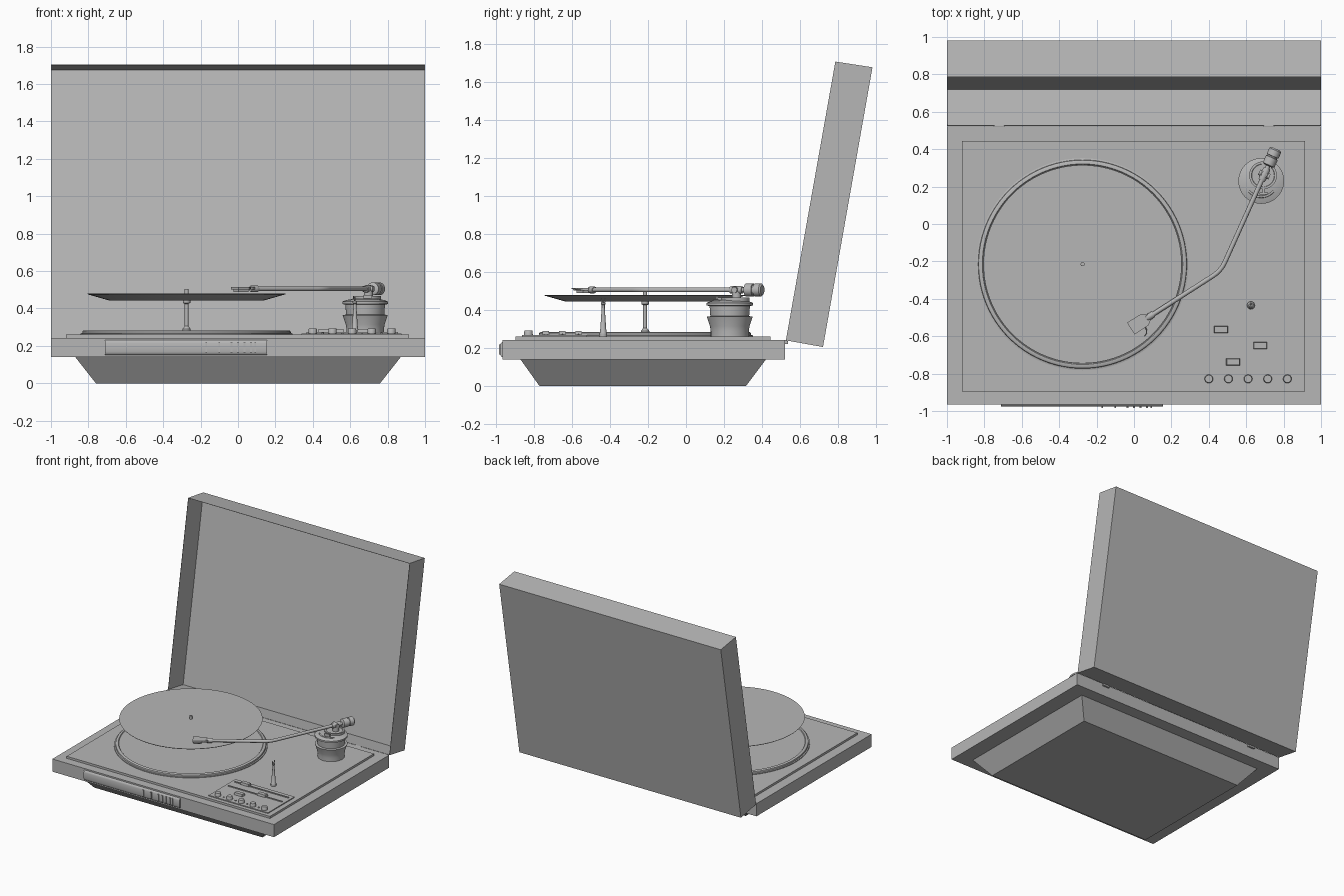
import bpy, bmesh, math
from mathutils import Vector

if "Cube" in bpy.data.objects:
    bpy.data.objects.remove(bpy.data.objects["Cube"])


def make(name, verts, faces, smooth=None):
    me = bpy.data.meshes.new(name)
    me.from_pydata(verts, [], faces)
    bm = bmesh.new()
    bm.from_mesh(me)
    bmesh.ops.recalc_face_normals(bm, faces=bm.faces)
    bm.to_mesh(me)
    bm.free()
    ob = bpy.data.objects.new(name, me)
    bpy.context.collection.objects.link(ob)
    if smooth:
        bpy.ops.object.select_all(action='DESELECT')
        ob.select_set(True)
        bpy.context.view_layer.objects.active = ob
        bpy.ops.object.shade_smooth_by_angle(angle=math.radians(smooth))
    return ob


QUADS = [(0, 3, 2, 1), (4, 5, 6, 7), (0, 1, 5, 4), (1, 2, 6, 5), (2, 3, 7, 6), (3, 0, 4, 7)]


def frustum(name, low, high, z0, z1):
    """low/high are (x0, x1, y0, y1) rectangles."""
    v = []
    for (x0, x1, y0, y1), z in ((low, z0), (high, z1)):
        v += [(x0, y0, z), (x1, y0, z), (x1, y1, z), (x0, y1, z)]
    return make(name, v, QUADS)


def box(name, x0, x1, y0, y1, z0, z1, bevel=0):
    ob = frustum(name, (x0, x1, y0, y1), (x0, x1, y0, y1), z0, z1)
    if bevel:
        m = ob.modifiers.new("bevel", 'BEVEL')
        m.width, m.segments = bevel, 2
    return ob


def lathe(name, profile, origin, axis=(0, 0, 1), n=48):
    """Revolve (radius, height) pairs about an axis through origin."""
    q = Vector((0, 0, 1)).rotation_difference(Vector(axis).normalized())
    v, f = [], []
    for r, h in profile:
        for i in range(n):
            a = 2 * math.pi * i / n
            v.append(q @ Vector((r * math.cos(a), r * math.sin(a), h)) + Vector(origin))
    for k in range(len(profile) - 1):
        for i in range(n):
            j = (i + 1) % n
            f.append((k * n + i, k * n + j, (k + 1) * n + j, (k + 1) * n + i))
    f.append(tuple(range(n)))
    f.append(tuple(range((len(profile) - 1) * n, len(profile) * n)))
    return make(name, v, f, 35)


def tube(name, pts, r):
    cu = bpy.data.curves.new(name, 'CURVE')
    cu.dimensions = '3D'
    cu.bevel_depth, cu.bevel_resolution, cu.use_fill_caps = r, 3, True
    sp = cu.splines.new('POLY')
    sp.points.add(len(pts) - 1)
    for p, c in zip(sp.points, pts):
        p.co = (*c, 1)
    sp.use_smooth = True
    ob = bpy.data.objects.new(name, cu)
    bpy.context.collection.objects.link(ob)
    return ob


# Base, plinth and top plate
frustum("tapered_base", (-0.76, 0.76, -0.77, 0.315), (-0.87, 0.87, -0.87, 0.42), 0, 0.14)
box("plinth", -1, 1, -0.965, 0.52, 0.14, 0.243)
box("top_plate", -0.92, 0.915, -0.895, 0.445, 0.243, 0.26)

# Open dust cover, hollow towards the front
side = [(0.525, 0.24), (0.72, 0.205), (0.98, 1.675), (0.785, 1.705)]
lid = make("dust_cover", [(x, y, z) for x in (-1, 1) for y, z in side],
           [(0, 3, 2, 1), (4, 5, 6, 7), (0, 1, 5, 4), (1, 2, 6, 5), (2, 3, 7, 6)])
bm = bmesh.new()
bm.from_mesh(lid.data)
bm.faces.ensure_lookup_table()
if bm.faces[0].normal.x > 0:
    bmesh.ops.reverse_faces(bm, faces=bm.faces)
bm.to_mesh(lid.data)
bm.free()
sol = lid.modifiers.new("wall", 'SOLIDIFY')
sol.thickness, sol.offset = 0.003, -1

# Hinges
for s in (-1, 1):
    box("hinge_leaf", s * 0.72 - 0.03, s * 0.72 + 0.03, 0.515, 0.535, 0.222, 0.236)
    lathe("hinge_pin", [(0.006, -0.025), (0.006, 0.025)], (s * 0.72, 0.525, 0.236), (1, 0, 0), 12)

# Platter, raised record and spindle
C = (-0.275, -0.215, 0)
lathe("platter", [(0.567, 0.258), (0.567, 0.266), (0.558, 0.268), (0.556, 0.279), (0.55, 0.283),
                  (0.536, 0.283), (0.532, 0.278), (0.01, 0.278)], C, n=96)
lathe("record", [(0.012, 0.443), (0.415, 0.443), (0.527, 0.475), (0.53, 0.479), (0.012, 0.479)], C, n=96)
lathe("spindle", [(0.022, 0.276), (0.022, 0.29), (0.014, 0.3), (0.01, 0.305), (0.01, 0.425),
                  (0.02, 0.43), (0.02, 0.445), (0.011, 0.446), (0.011, 0.505)], C, n=24)

# Tonearm pedestal, bearing ring and lift lever
lathe("arm_pedestal", [(0.1, 0.258), (0.1, 0.29), (0.104, 0.315), (0.121, 0.365), (0.102, 0.367),
                       (0.106, 0.42), (0.122, 0.424), (0.122, 0.437), (0.1, 0.445),
                       (0.06, 0.452), (0.03, 0.454)], (0.68, 0.23, 0))
lathe("bearing_disc", [(0.074, 0.445), (0.074, 0.466), (0.062, 0.466), (0.06, 0.46), (0.02, 0.46)],
      (0.69, 0.26, 0))
lathe("bearing_post", [(0.024, 0.455), (0.024, 0.515), (0.016, 0.522)], (0.697, 0.265, 0), n=24)
box("lift_lever", 0.688, 0.698, 0.165, 0.2, 0.445, 0.466)
box("lift_crossbar", 0.67, 0.716, 0.157, 0.168, 0.445, 0.472)
tube("lift_rest", [(0.68 + 0.085 * math.cos(a), 0.23 + 0.085 * math.sin(a), 0.448)
                   for a in [math.radians(-140 + 10 * i) for i in range(11)]], 0.006)

# Tonearm tube, counterweight and headshell
Z = 0.505
pivot, bend, head = Vector((0.697, 0.265, Z)), Vector((0.465, -0.25, Z)), Vector((0.08, -0.497, Z))
d1, d2 = (pivot - bend).normalized(), (head - bend).normalized()
arc = [bend + d1 * 0.05 * (1 - t) ** 2 + d2 * 0.05 * t ** 2 for t in (0, 0.25, 0.5, 0.75, 1)]
tube("arm_tube", [pivot + d1 * 0.07, pivot] + arc + [head], 0.0125)
lathe("bearing_yoke", [(0.016, -0.03), (0.016, 0.03)], pivot, (d1.y, -d1.x, 0), 20)
lathe("arm_collar", [(0.018, -0.035), (0.02, -0.025), (0.02, 0.025), (0.018, 0.035)], pivot, d1, 24)
lathe("counterweight", [(0.022, 0.05), (0.034, 0.056), (0.034, 0.098), (0.028, 0.1), (0.028, 0.106),
                        (0.034, 0.108), (0.034, 0.142), (0.026, 0.15)], pivot, d1, 32)
lathe("headshell_collar", [(0.016, -0.03), (0.018, -0.025), (0.018, 0.01), (0.015, 0.015)], head, d2, 20)
n2 = Vector((-d2.y, d2.x, 0))


def prism(name, low, high, smooth=None):
    """Solid between two matching outlines."""
    k = len(low)
    f = [tuple(range(k)), tuple(range(k, 2 * k))]
    f += [(i, (i + 1) % k, (i + 1) % k + k, i + k) for i in range(k)]
    return make(name, low + high, f, smooth)


def plate(name, outline, z0, z1):
    pts = [head + d2 * a + n2 * b for a, b in outline]
    return prism(name, [(p.x, p.y, z0) for p in pts], [(p.x, p.y, z1) for p in pts])


plate("headshell", [(0, -0.018), (0.025, -0.036), (0.115, -0.038), (0.115, 0.038),
                    (0.025, 0.036), (0, 0.018)], 0.502, 0.516)
plate("cartridge", [(0.045, -0.024), (0.108, -0.024), (0.108, 0.024), (0.045, 0.024)], 0.489, 0.502)
lathe("stylus", [(0.005, -0.012), (0.001, 0)], head + d2 * 0.1 + Vector((0, 0, -0.012)), (0, 0, -1), 8)
tube("finger_lift", [head + d2 * a + n2 * b + Vector((0, 0, z)) for a, b, z in
                     ((0.045, 0.03, 0), (0.048, 0.05, 0), (0.058, 0.066, 0.004), (0.075, 0.074, 0.008))], 0.003)

# Arm rest post with a small cradle
P = (0.625, -0.435, 0)
lathe("arm_rest_post", [(0.021, 0.258), (0.021, 0.275), (0.017, 0.28), (0.008, 0.41), (0.008, 0.425),
                        (0.012, 0.43), (0.012, 0.44)], P, n=24)
tube("arm_rest_cradle", [(P[0], P[1] + 0.012 * math.cos(a), 0.455 + 0.014 * math.sin(a))
                         for a in [math.radians(160 + 20 * i) for i in range(12)]], 0.004)

# Control panel with sliders and rotary knobs
box("control_panel", 0.34, 0.875, -0.863, -0.52, 0.256, 0.267)
for y in (-0.565, -0.65):
    box("slider_track", 0.365, 0.855, y - 0.003, y + 0.003, 0.262, 0.275)
for x, y in ((0.465, -0.565), (0.675, -0.65), (0.53, -0.737)):
    box("slider_stem", x - 0.02, x + 0.02, y - 0.008, y + 0.008, 0.262, 0.275)
    frustum("slider_knob", (x - 0.037, x + 0.037, y - 0.019, y + 0.019),
            (x - 0.034, x + 0.034, y - 0.016, y + 0.016), 0.272, 0.29)
for i in range(5):
    x = 0.4 + 0.105 * i
    lathe("rotary_knob", [(0.023, 0.262), (0.022, 0.29), (0.02, 0.293)], (x, -0.828, 0), n=24)
    if i < 4:
        lathe("indicator_dot", [(0.006, 0.262), (0.006, 0.272)], (x + 0.0525, -0.828, 0), n=12)

# Rounded front strip and push buttons
curve = [(-0.955, 0.15), (-0.967, 0.152), (-0.973, 0.158), (-0.976, 0.168),
         (-0.976, 0.215), (-0.973, 0.225), (-0.967, 0.231), (-0.955, 0.233)]
prism("front_strip", [(-0.71, y, z) for y, z in curve], [(0.155, y, z) for y, z in curve], 50)
for x in (-0.17, -0.1, -0.035, 0.0, 0.035, 0.07, 0.092):
    box("front_button", x - 0.005, x + 0.005, -0.983, -0.97, 0.165, 0.218)

# Mid grey finish for every part
grey = bpy.data.materials.new("mid_grey")
grey.diffuse_color = (0.47, 0.47, 0.47, 1)
grey.use_nodes = True
grey.node_tree.nodes["Principled BSDF"].inputs["Base Color"].default_value = grey.diffuse_color
for ob in bpy.data.objects:
    ob.data.materials.append(grey)
